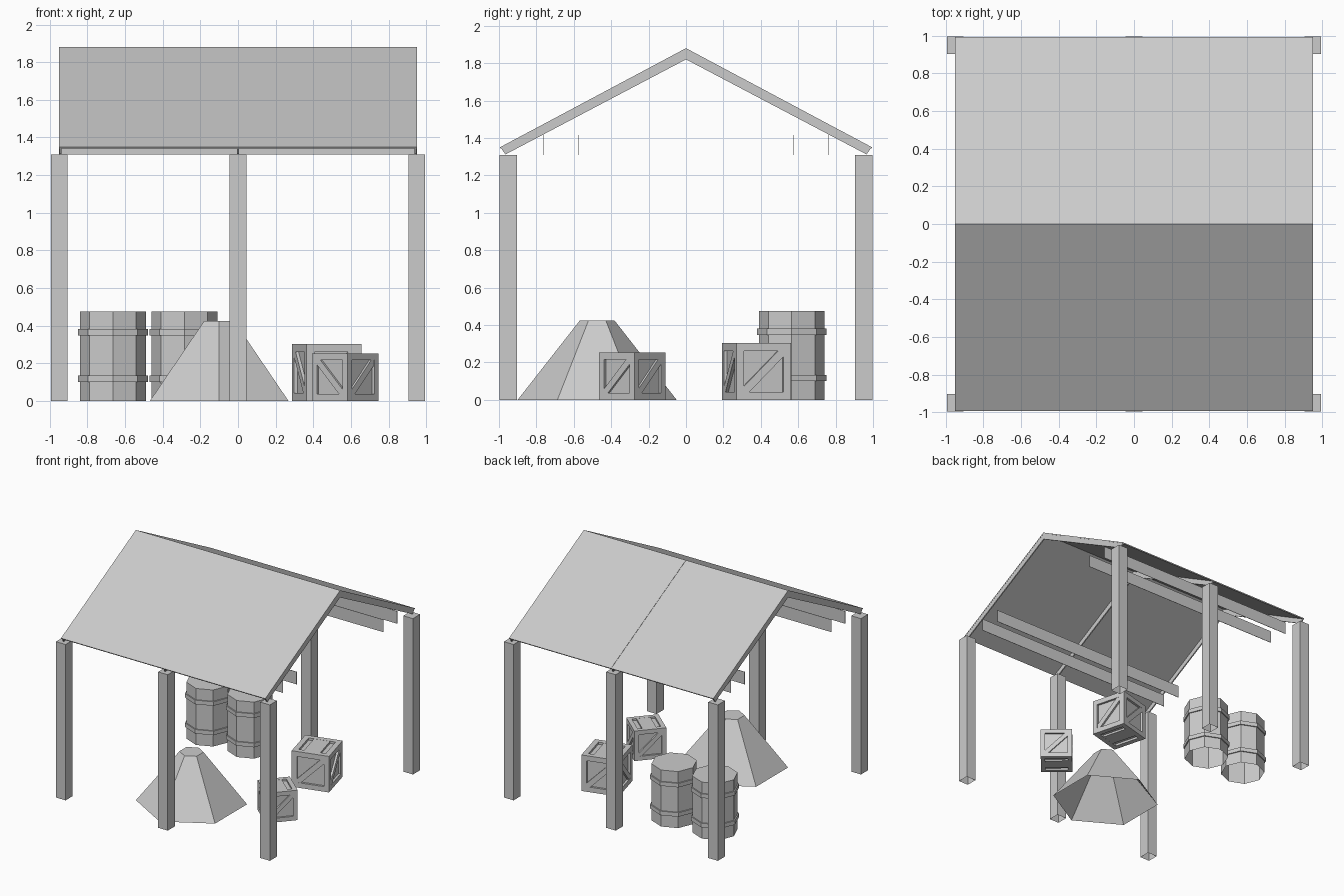
import bpy, bmesh
from math import pi, sqrt, radians
from mathutils import Matrix, Vector

if "Cube" in bpy.data.objects:
    bpy.data.objects.remove(bpy.data.objects["Cube"])

grey = bpy.data.materials.new("plain_grey")
grey.use_nodes = True
grey.diffuse_color = (0.6, 0.6, 0.6, 1)
grey.node_tree.nodes["Principled BSDF"].inputs["Base Color"].default_value = (0.6, 0.6, 0.6, 1)


def finish(name, bm, location=(0, 0, 0), turn=0):
    mesh = bpy.data.meshes.new(name)
    bm.to_mesh(mesh)
    bm.free()
    mesh.materials.append(grey)
    obj = bpy.data.objects.new(name, mesh)
    obj.location = location
    obj.rotation_euler.z = turn
    bpy.context.collection.objects.link(obj)
    return obj


def box(bm, size, centre, matrix=Matrix()):
    place = matrix @ Matrix.Translation(centre) @ Matrix.Diagonal((*size, 1))
    return bmesh.ops.create_cube(bm, size=1, matrix=place)["verts"]


def open_bottom(bm):
    bm.normal_update()
    low = [f for f in bm.faces if f.normal.z < -0.9 and f.calc_center_median().z < 0.001]
    bmesh.ops.delete(bm, geom=low, context="FACES_ONLY")


def prism(bm, sides, r1, r2, z1, z2, spin=0.0):
    place = Matrix.Translation((0, 0, (z1 + z2) / 2)) @ Matrix.Rotation(spin, 4, "Z")
    bmesh.ops.create_cone(bm, cap_ends=True, segments=sides, radius1=r1, radius2=r2,
                          depth=z2 - z1, matrix=place)


# Six posts
for row, y in (("front", -0.95), ("back", 0.95)):
    for side, x in (("right", -0.95), ("middle", 0), ("left", 0.95)):
        bm = bmesh.new()
        box(bm, (0.09, 0.095, 1.31), (0, 0, 0.655))
        open_bottom(bm)
        finish(f"{row}_{side}_post", bm, (x, y, 0))

# Roof sheets and rafters, extruded along x from slope sections
RIDGE, EAVE = 1.88, 1.35


def section(name, points, x1, x2):
    bm = bmesh.new()
    face = bm.faces.new([bm.verts.new((x1, y, z)) for y, z in points])
    out = bmesh.ops.extrude_face_region(bm, geom=[face])
    new = [v for v in out["geom"] if isinstance(v, bmesh.types.BMVert)]
    bmesh.ops.translate(bm, verts=new, vec=(x2 - x1, 0, 0))
    bmesh.ops.recalc_face_normals(bm, faces=bm.faces)
    finish(name, bm)


def sheet(s):
    return [(0, RIDGE), (s * 0.995, EAVE), (s * 0.99, EAVE - 0.008), (0, RIDGE - 0.01)]


section("front_roof_sheet", sheet(-1), -0.95, 0.95)
section("back_roof_sheet_right", sheet(1), -0.95, -0.001)
section("back_roof_sheet_left", sheet(1), 0.001, 0.95)
for side, x in (("right", -0.944), ("middle", 0), ("left", 0.944)):
    for row, s in (("front", -1), ("back", 1)):
        section(f"{row}_{side}_rafter",
                [(0, RIDGE - 0.005), (s * 0.99, EAVE - 0.003), (s * 0.965, 1.312), (0, 1.82)],
                x - 0.005, x + 0.005)

# Thin hanging boards under the slopes
for row, s in (("front", -1), ("back", 1)):
    for kind, y in (("inner", 0.575), ("outer", 0.76)):
        bm = bmesh.new()
        box(bm, (1.9, 0.003, 0.105), (0, 0, 0))
        finish(f"{row}_{kind}_roof_board", bm, (0, s * y, 1.3625))

# Barrels with two hoops
for side, x in (("right", -0.665), ("left", -0.285)):
    bm = bmesh.new()
    prism(bm, 8, 0.175, 0.175, 0, 0.475)
    open_bottom(bm)
    for z in (0.1, 0.347):
        hoop = bmesh.new()
        prism(hoop, 8, 0.186, 0.186, z, z + 0.034)
        hoop.normal_update()
        caps = [f for f in hoop.faces if abs(f.normal.z) > 0.9]
        # hollow hoop, so the barrel stays open inside
        inner = bmesh.ops.inset_region(hoop, faces=caps, thickness=0.0102)
        bmesh.ops.delete(hoop, geom=caps, context="FACES")
        finish(f"{side}_barrel_hoop", hoop, (x, 0.565, 0))
    finish(f"{side}_barrel", bm, (x, 0.565, 0))

# Heap: six-sided cut cone
bm = bmesh.new()
prism(bm, 6, 0.425, 0.092, 0, 0.425, pi / 2)
bm.normal_update()
heap_xs = [v.co.x for v in bm.verts]
if max(heap_xs) > 0.4:
    bmesh.ops.rotate(bm, verts=bm.verts, matrix=Matrix.Rotation(pi / 6, 3, "Z"))
open_bottom(bm)
finish("heap", bm, (-0.1, -0.475, 0))


# Crates: core, edge frame, diagonal braces, top and bottom planks
def crate(name, side, x, y, turn):
    w, d = side * 0.14, side * 0.06
    bm = bmesh.new()
    box(bm, [side - 2 * d] * 3, (0, 0, 0))
    e = (side - w) / 2
    gap = side - 2 * w
    for a in (-e, e):
        for b in (-e, e):
            box(bm, (w, w, side), (a, b, 0))
            box(bm, (gap, w, w), (0, a, b))
            box(bm, (w, gap, w), (a, 0, b))
    for k in range(4):
        lean = pi / 4 if k == 3 else -pi / 4
        face = Matrix.Rotation(k * pi / 2, 4, "Z") @ Matrix.Translation((0, -side / 2 + d / 2, 0))
        box(bm, (gap * sqrt(2), d * 0.9, w), (0, 0, 0), face @ Matrix.Rotation(lean, 4, "Y"))
    for s in (-1, 1):
        box(bm, (gap * 0.6, gap, d * 0.9), (0, 0, s * (side - d) / 2))
    finish(name, bm, (x, y, side / 2), turn)


crate("small_crate", 0.252, 0.57, -0.287, radians(49))
crate("large_crate", 0.303, 0.472, 0.377, radians(15))
